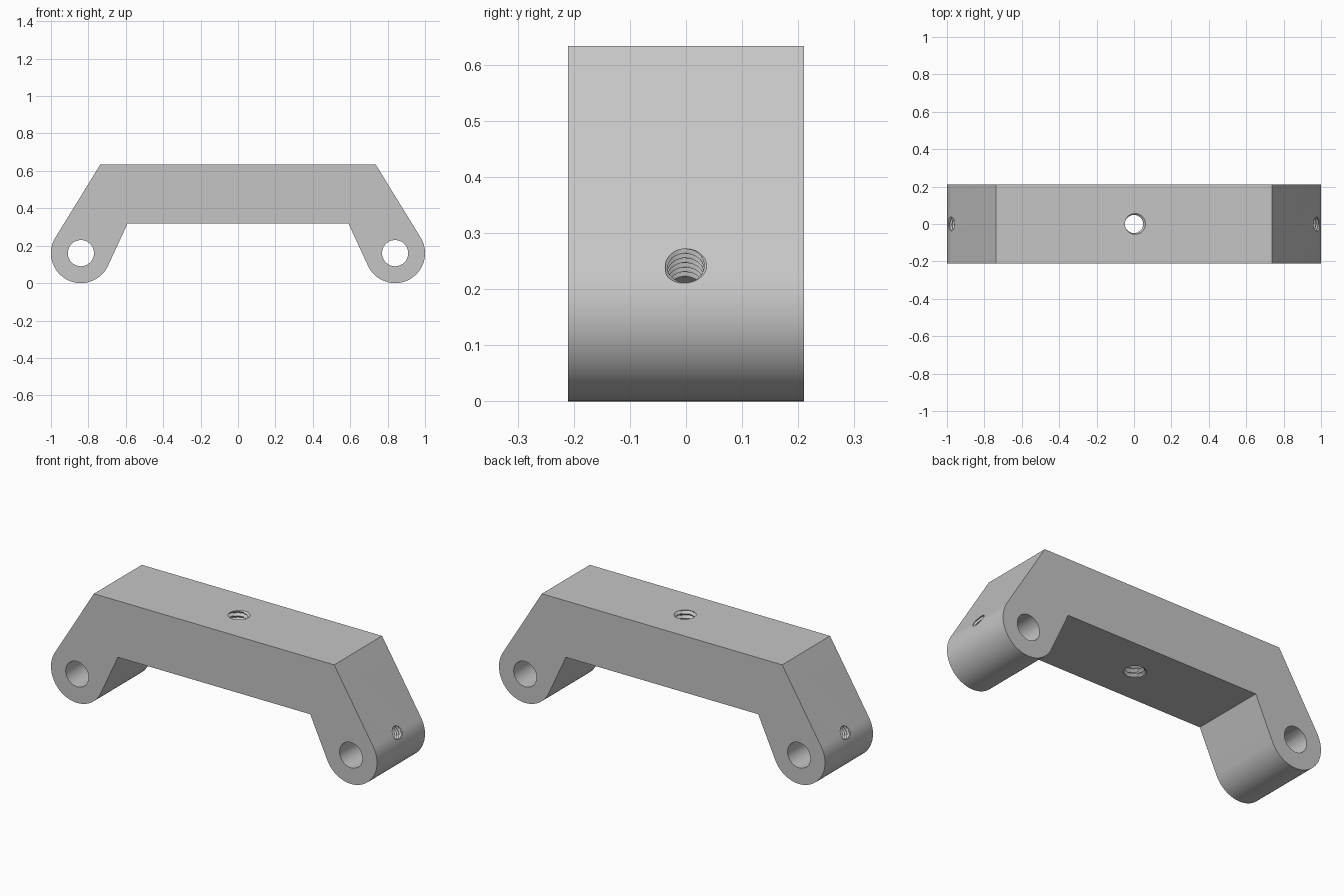
import bpy
import bmesh
import math
from mathutils import Matrix, Vector

cube = bpy.data.objects.get("Cube")
if cube:
    bpy.data.objects.remove(cube, do_unlink=True)

HALF_WIDTH = 0.21
EYE = Vector((0.84, 0.16))      # pivot centre of the foot, in x and z
EYE_R, PIN_R = 0.16, 0.07
SHOULDER = Vector((0.737, 0.633))
INNER = Vector((0.59, 0.32))

metal = bpy.data.materials.new("grey metal")
metal.use_nodes = True
GREY = (0.56, 0.56, 0.56, 1)
metal.diffuse_color = GREY
metal.node_tree.nodes["Principled BSDF"].inputs["Base Color"].default_value = GREY


def make_object(name, bm):
    bmesh.ops.recalc_face_normals(bm, faces=bm.faces)
    mesh = bpy.data.meshes.new(name)
    bm.to_mesh(mesh)
    bm.free()
    mesh.materials.append(metal)
    obj = bpy.data.objects.new(name, mesh)
    bpy.context.collection.objects.link(obj)
    return obj


def tangent_angle(point, side):
    """Angle on the eye where a line from the point touches it."""
    d = point - EYE
    return math.atan2(d.y, d.x) + side * math.acos(EYE_R / d.length)


def thread_cutter(name, major, pitch, length, matrix):
    """Screw-shaped solid along local z, starting at the origin."""
    segs, per_turn = 36, 6
    depth = 0.54 * pitch
    rings = math.ceil(length / pitch * per_turn)
    bm = bmesh.new()
    grid = []
    for i in range(rings + 1):
        ring = []
        for j in range(segs):
            phase = (i / per_turn - j / segs) % 1
            wave = min(1, max(0, abs(phase - 0.5) * 2.6 - 0.15))
            r = major - depth * wave
            a = math.tau * j / segs
            ring.append(bm.verts.new((r * math.cos(a), r * math.sin(a), i * pitch / per_turn)))
        grid.append(ring)
    for low, high in zip(grid, grid[1:]):
        for j in range(segs):
            k = (j + 1) % segs
            bm.faces.new((low[j], low[k], high[k]))
            bm.faces.new((low[j], high[k], high[j]))
    for ring, z in ((grid[0], 0), (grid[-1], rings * pitch / per_turn)):
        tip = bm.verts.new((0, 0, z))
        for j in range(segs):
            bm.faces.new((ring[j], ring[(j + 1) % segs], tip))
    bm.transform(matrix)
    return make_object(name, bm)


# Bracket body: half outline mirrored across x, then extruded through the width
start = tangent_angle(SHOULDER, -1)
end = tangent_angle(INNER, 1) - math.tau
STEPS = 48
half = [SHOULDER]
for i in range(STEPS + 1):
    a = start + (end - start) * i / STEPS
    half.append(EYE + EYE_R * Vector((math.cos(a), math.sin(a))))
half.append(INNER)
outline = half + [Vector((-p.x, p.y)) for p in reversed(half)]

bm = bmesh.new()
face = bm.faces.new([bm.verts.new((p.x, -HALF_WIDTH, p.y)) for p in outline])
grown = bmesh.ops.extrude_face_region(bm, geom=[face])
bmesh.ops.translate(bm, vec=(0, 2 * HALF_WIDTH, 0),
                    verts=[v for v in grown["geom"] if isinstance(v, bmesh.types.BMVert)])
bracket = make_object("bracket_body", bm)

# Cutters: pivot bores, set screw holes square to the slopes, central mount hole
cutters = []
for side, label in ((1, "left"), (-1, "right")):
    bm = bmesh.new()
    bmesh.ops.create_cone(bm, cap_ends=True, segments=64, radius1=PIN_R, radius2=PIN_R, depth=1,
                          matrix=Matrix.Translation((side * EYE.x, 0, EYE.y))
                          @ Matrix.Rotation(math.pi / 2, 4, "X"))
    cutters.append(make_object(label + "_pivot_bore", bm))
    axis = Vector((side * math.cos(start), 0, math.sin(start)))
    place = Matrix.Translation((side * EYE.x, 0, EYE.y)) @ axis.to_track_quat("Z", "Y").to_matrix().to_4x4()
    cutters.append(thread_cutter(label + "_set_screw_hole", 0.041, 0.0156, 0.2, place))
cutters.append(thread_cutter("mount_hole", 0.062, 0.025, 0.36, Matrix.Translation((0, 0, 0.295))))

bpy.context.view_layer.objects.active = bracket
for cutter in cutters:
    cutter.hide_render = True
    mod = bracket.modifiers.new(cutter.name, "BOOLEAN")
    mod.operation = "DIFFERENCE"
    mod.solver = "EXACT"
    mod.object = cutter
    bpy.ops.object.modifier_apply(modifier=mod.name)
    bpy.data.objects.remove(cutter, do_unlink=True)

bpy.ops.object.select_all(action="DESELECT")
bracket.select_set(True)
bpy.ops.object.shade_smooth_by_angle(angle=math.radians(25))
